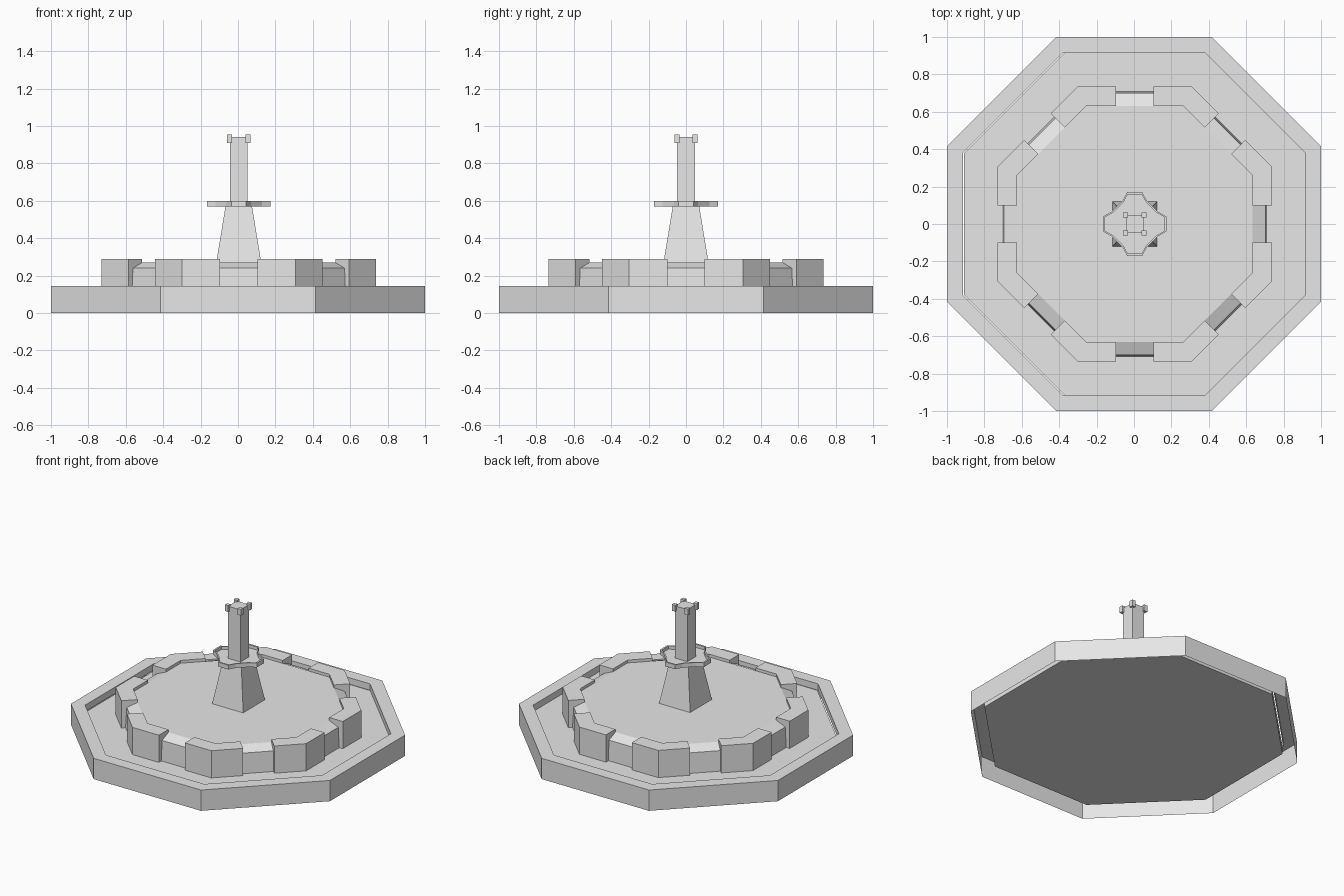
import bpy, bmesh, math
from mathutils import Matrix

if "Cube" in bpy.data.objects:
    bpy.data.objects.remove(bpy.data.objects["Cube"], do_unlink=True)

stone = bpy.data.materials.new("pale_stone")
stone.use_nodes = True
stone.diffuse_color = (0.8, 0.8, 0.8, 1)
stone.node_tree.nodes["Principled BSDF"].inputs["Base Color"].default_value = (0.8, 0.8, 0.8, 1)

TAN = math.tan(math.pi / 8)
SHIFT = 0.004  # the inner parts sit slightly off the base centre


def loft(name, rings, closed=True, turn=0.0, shift=SHIFT):
    """Join rings of equal point count with quads; cap both ends if closed."""
    bm = bmesh.new()
    loops = [[bm.verts.new(p) for p in ring] for ring in rings]
    n = len(loops[0])
    for a, b in zip(loops, loops[1:]):
        for i in range(n):
            j = (i + 1) % n
            bm.faces.new((a[i], a[j], b[j], b[i]))
    if closed:
        bm.faces.new(loops[0][::-1])
        bm.faces.new(loops[-1])
        bmesh.ops.recalc_face_normals(bm, faces=bm.faces)
    bm.transform(Matrix.Translation((shift, 0, 0)) @ Matrix.Rotation(turn, 4, 'Z'))
    mesh = bpy.data.meshes.new(name)
    bm.to_mesh(mesh)
    bm.free()
    mesh.materials.append(stone)
    obj = bpy.data.objects.new(name, mesh)
    bpy.context.collection.objects.link(obj)
    return obj


def ngon(sides, apothem, z):
    r = apothem / math.cos(math.pi / sides)
    angles = [(2 * i + 1) * math.pi / sides for i in range(sides)]
    return [(r * math.cos(a), r * math.sin(a), z) for a in angles]


def prism(name, sides, z0, apothem0, z1, apothem1):
    return loft(name, [ngon(sides, apothem0, z0), ngon(sides, apothem1, z1)])


# Outer octagonal wall with a flat rim, open underneath
UNDERSIDE, FLOOR, RIM = 0.048, 0.10, 0.145
loft("outer_wall", [ngon(8, 1.0, 0), ngon(8, 1.0, RIM),
                    ngon(8, 0.915, RIM), ngon(8, 0.915, FLOOR)], closed=False, shift=0)

# Thick sunken floor inside the rim
prism("floor_slab", 8, UNDERSIDE, 0.913, FLOOR, 0.913)

# Inner raised platform
PLATFORM, WALL_TOP, GAP = 0.27, 0.29, 0.10
IN, OUT = 0.63, 0.735
prism("inner_platform", 8, FLOOR, IN, PLATFORM, IN)

# Bastion outline: half on one side of the octagon, half on the next
c = math.cos(math.pi / 4)


def next_side(r, t):
    return ((r - t) * c, (r + t) * c)


bastion = [(IN, GAP), (OUT, GAP), (OUT, OUT * TAN),
           next_side(OUT, -GAP), next_side(IN, -GAP), (IN, IN * TAN)]
# Low wall section with a sloping top, between bastions
low_wall = [(IN, FLOOR), (0.708, FLOOR), (0.70, 0.24), (IN, PLATFORM)]

for k in range(8):
    turn = k * math.pi / 4
    loft(f"bastion_{k + 1}", [[(x, y, z) for x, y in bastion] for z in (FLOOR, WALL_TOP)], turn=turn)
    loft(f"low_wall_{k + 1}", [[(r, t, z) for r, z in low_wall] for t in (-GAP, GAP)], turn=turn)

# Tapered tower foot
prism("tower_foot", 4, PLATFORM, 0.12, 0.575, 0.07)

# Balcony: notched outline with a low parapet
quarter = [(0.17, -0.04), (0.17, 0.04), (0.125, 0.065), (0.065, 0.125)]
outline = []
for k in range(4):
    for x, y in quarter:
        for _ in range(k):
            x, y = -y, x
        outline.append((x, y))


def balcony_ring(scale, z):
    return [(x * scale, y * scale, z) for x, y in outline]


loft("balcony", [balcony_ring(1, 0.57), balcony_ring(1, 0.60),
                 balcony_ring(0.93, 0.60), balcony_ring(0.93, 0.578)])

# Tower shaft with corner posts at the top
prism("tower_shaft", 4, 0.57, 0.048, 0.942, 0.048)
for sx in (-1, 1):
    for sy in (-1, 1):
        post = prism("corner_post", 4, 0.91, 0.013, 0.954, 0.013)
        post.location = (0.049 * sx, 0.049 * sy, 0)
